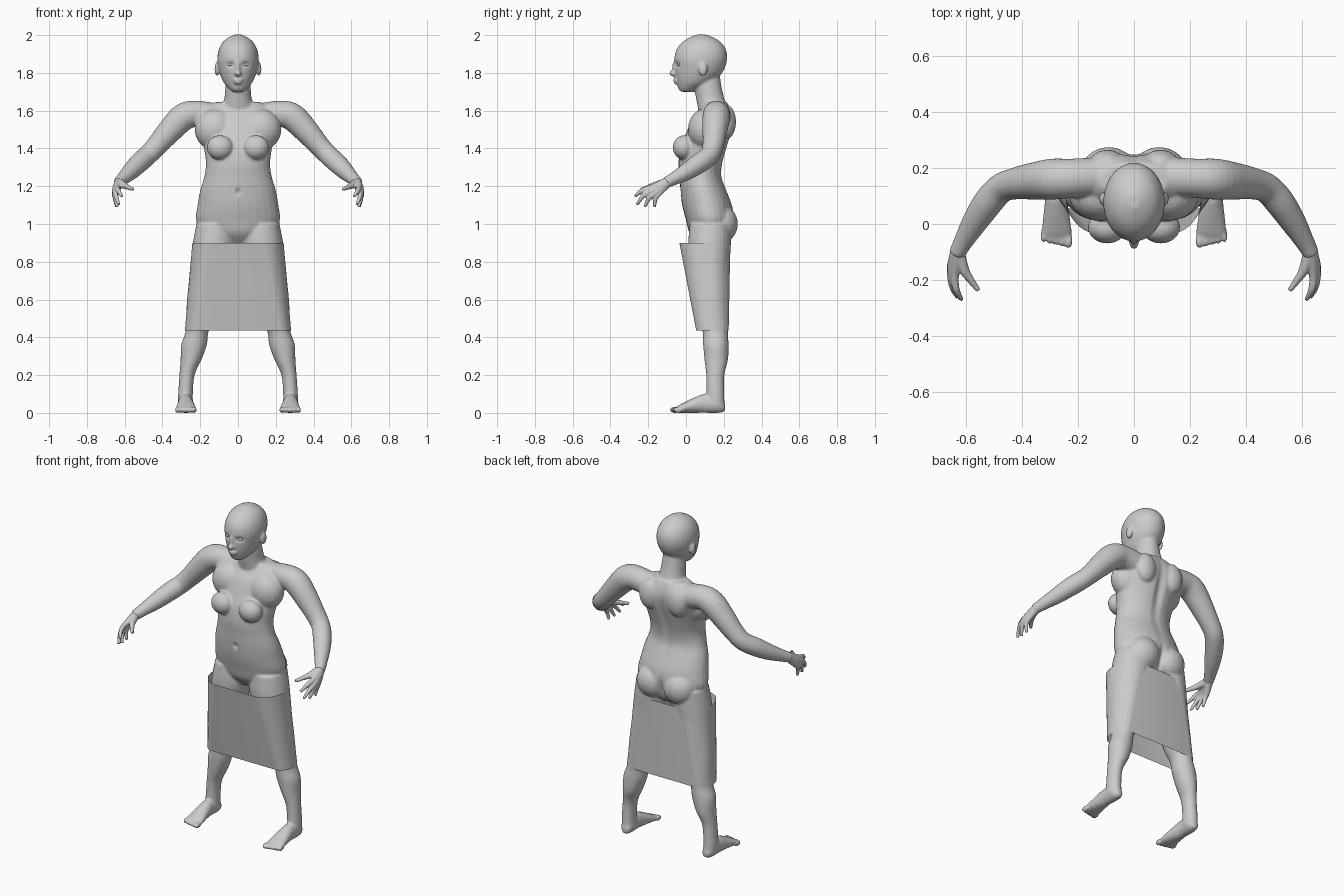
import bpy, bmesh, math
from mathutils import Vector, Matrix

N = 28


def spline(rows, steps=4):
    """Catmull-Rom interpolation of rows of numbers."""
    out = []
    for i in range(len(rows) - 1):
        p = [Vector(rows[min(max(i + k, 0), len(rows) - 1)]) for k in (-1, 0, 1, 2)]
        for s in range(steps):
            t = s / steps
            out.append(0.5 * (2 * p[1] + (p[2] - p[0]) * t
                              + (2 * p[0] - 5 * p[1] + 4 * p[2] - p[3]) * t * t
                              + (3 * p[1] - p[0] - 3 * p[2] + p[3]) * t ** 3))
    return out + [Vector(rows[-1])]


def skin(bm, rings, cap=True):
    vr = [[bm.verts.new(c) for c in r] for r in rings]
    n = len(vr[0])
    for a, b in zip(vr, vr[1:]):
        for i in range(n):
            j = (i + 1) % n
            bm.faces.new((a[i], a[j], b[j], b[i]))
    if cap:
        bm.faces.new(vr[0])
        bm.faces.new(vr[-1])


def loft(bm, rows, axis=None, mirror=False):
    """Rows x, y, z, a, b: ellipses across an axis, or across the path itself."""
    rows = spline(rows)
    rings = []
    for k, r in enumerate(rows):
        c = Vector(r[:3])
        if axis == 'Z':
            q = Matrix.Identity(3)
        elif axis == 'Y':
            q = Matrix(((1, 0, 0), (0, 0, -1), (0, 1, 0)))
        else:
            d = Vector(rows[min(k + 1, len(rows) - 1)][:3]) - Vector(rows[max(k - 1, 0)][:3])
            q = d.to_track_quat('Z', 'Y').to_matrix()
        rings.append([c + q @ Vector((r[3] * math.cos(t), r[4] * math.sin(t), 0))
                      for t in (2 * math.pi * i / N for i in range(N))])
    skin(bm, rings)
    if mirror:
        skin(bm, [[Vector((-v.x, v.y, v.z)) for v in r] for r in rings])


def column(bm, rows):
    """Rows z, front y, back y, half width."""
    loft(bm, [(0, (f + b) / 2, z, w, (b - f) / 2) for z, f, b, w in rows], 'Z')


def blob(bm, c, r):
    for s in ((1, -1) if c[0] else (1,)):
        m = Matrix.Translation((c[0] * s, c[1], c[2])) @ Matrix.Diagonal((*r, 1))
        bmesh.ops.create_uvsphere(bm, u_segments=20, v_segments=12, radius=1, matrix=m)


def finish(bm, name, voxel=0, smooth=0):
    bmesh.ops.recalc_face_normals(bm, faces=bm.faces)
    me = bpy.data.meshes.new(name)
    bm.to_mesh(me)
    bm.free()
    ob = bpy.data.objects.new(name, me)
    bpy.context.collection.objects.link(ob)
    bpy.context.view_layer.objects.active = ob
    if voxel:
        m = ob.modifiers.new("fuse", 'REMESH')
        m.mode, m.voxel_size = 'VOXEL', voxel
        m = ob.modifiers.new("soften", 'SMOOTH')
        m.factor, m.iterations = 0.5, smooth
        for mod in ("fuse", "soften"):
            bpy.ops.object.modifier_apply(modifier=mod)
    for p in ob.data.polygons:
        p.use_smooth = True
    return ob


bm = bmesh.new()
# torso
column(bm, [(.89, .07, .19, .09), (.95, .02, .24, .18), (1.02, 0, .255, .222), (1.1, -.02, .245, .214),
            (1.18, -.03, .215, .2), (1.25, -.035, .19, .179), (1.32, -.04, .195, .17),
            (1.4, -.03, .217, .18), (1.48, 0, .24, .197), (1.55, .03, .25, .215),
            (1.6, .065, .24, .2), (1.645, .09, .22, .12)])
blob(bm, (.095, -.012, 1.405), (.07, .058, .065))    # breasts
blob(bm, (.09, .185, 1.0), (.1, .09, .1))            # buttocks
blob(bm, (.095, .215, 1.54), (.065, .05, .09))       # shoulder blades
blob(bm, (.12, .1, 1.5), (.11, .09, .11))            # chest muscles
# neck and head
column(bm, [(1.58, .07, .22, .1), (1.63, .06, .215, .082), (1.67, .052, .203, .071), (1.72, .045, .19, .067), (1.78, .04, .18, .06)])
column(bm, [(1.7, -.025, .04, .03), (1.715, -.04, .07, .047), (1.745, -.048, .13, .073), (1.78, -.056, .175, .09),
            (1.82, -.06, .203, .102), (1.87, -.063, .218, .11), (1.92, -.052, .213, .103),
            (1.96, -.022, .187, .083), (1.985, .015, .15, .055), (2.002, .055, .11, .022)])
# nose, lips, ears
blob(bm, (0, -.066, 1.797), (.018, .025, .015))
blob(bm, (0, -.058, 1.825), (.011, .018, .04))
blob(bm, (0, -.054, 1.762), (.027, .014, .008))
blob(bm, (0, -.052, 1.748), (.023, .014, .008))
blob(bm, (.111, .09, 1.82), (.013, .024, .037))
# arms
loft(bm, [(.1, .17, 1.565, .07, .07), (.22, .163, 1.583, .07, .07), (.29, .16, 1.565, .073, .073),
          (.36, .153, 1.495, .066, .066), (.43, .143, 1.415, .056, .056), (.477, .125, 1.365, .053, .053),
          (.522, .075, 1.325, .053, .053), (.567, .008, 1.28, .046, .046),
          (.607, -.06, 1.242, .035, .035), (.633, -.108, 1.218, .029, .029)], mirror=True)
# legs
loft(bm, [(.12, .13, 1.0, .1, .11), (.126, .125, .9, .113, .113), (.142, .125, .8, .109, .107),
          (.161, .13, .7, .099, .097), (.181, .136, .6, .089, .09), (.2, .146, .5, .075, .079),
          (.217, .155, .43, .061, .067), (.233, .158, .36, .068, .067), (.249, .16, .28, .055, .062),
          (.27, .155, .2, .04, .048), (.278, .155, .1, .039, .047), (.277, .155, .04, .04, .05)], 'Z', True)
# feet and toes
loft(bm, [(.275, .207, .03, .018, .02), (.277, .175, .042, .036, .042), (.278, .1, .05, .038, .05),
          (.277, .05, .042, .044, .042), (.276, 0, .03, .051, .03), (.276, -.035, .021, .054, .021),
          (.278, -.052, .017, .046, .014)], 'Y', True)
for i in range(5):
    blob(bm, (.233 + .0225 * i, -.06 + .005 * i, .016), (.0145 - .001 * i, .027, .0165))
body = finish(bm, "body", .007, 4)

# dents: eye sockets, navel, spine groove, buttock cleft (centre, radii, push along y)
dents = [((s * .04, -.05, 1.845), (.022, .03, .014), .012) for s in (1, -1)]
dents += [((0, -.033, 1.17), (.01, .03, .016), .014), ((0, .235, 1.4), (.025, .06, .2), -.016),
          ((0, .26, .97), (.018, .07, .07), -.025)]
for v in body.data.vertices:
    for c, r, d in dents:
        q = sum(((v.co[k] - c[k]) / r[k]) ** 2 for k in range(3))
        if q < 9:
            v.co.y += d * math.exp(-q)

# eyes
bm = bmesh.new()
blob(bm, (.04, -.036, 1.845), (.017, .012, .009))
finish(bm, "eyes")

# hands: wrist-to-tip strands fused together
bm = bmesh.new()
wrist = (.628, -.098, 1.222)
fingers = [((.64, -.182, 1.193), (.615, -.27, 1.145)), ((.651, -.172, 1.18), (.63, -.26, 1.103)),
           ((.652, -.155, 1.17), (.638, -.218, 1.09)), ((.648, -.138, 1.167), (.642, -.167, 1.09))]
for knuckle, tip in fingers:
    mid = (Vector(knuckle) + Vector(tip)) / 2 + Vector((.006, -.008, .008))
    loft(bm, [(*wrist, .027, .027), (*knuckle, .016, .016), (*mid, .0125, .0125), (*tip, .008, .008)], mirror=True)
loft(bm, [(*wrist, .024, .024), (.605, -.165, 1.205, .018, .018), (.582, -.2, 1.195, .013, .013),
          (.555, -.237, 1.183, .009, .009)], mirror=True)
finish(bm, "hands", .005, 2)

# wrapped skirt: stadium sections around both legs
bm = bmesh.new()
rings = []
for k in range(9):
    t = k / 8
    mix = lambda a, b: a + (b - a) * t
    rings.append([Vector((math.copysign(mix(.127, .217), math.cos(a)) + mix(.115, .064) * math.cos(a),
                          mix(.1, .14) + mix(.135, .086) * math.sin(a), mix(.9, .435)))
                  for a in (2 * math.pi * (i + .5) / 48 for i in range(48))])
skin(bm, rings, cap=False)
finish(bm, "skirt")
